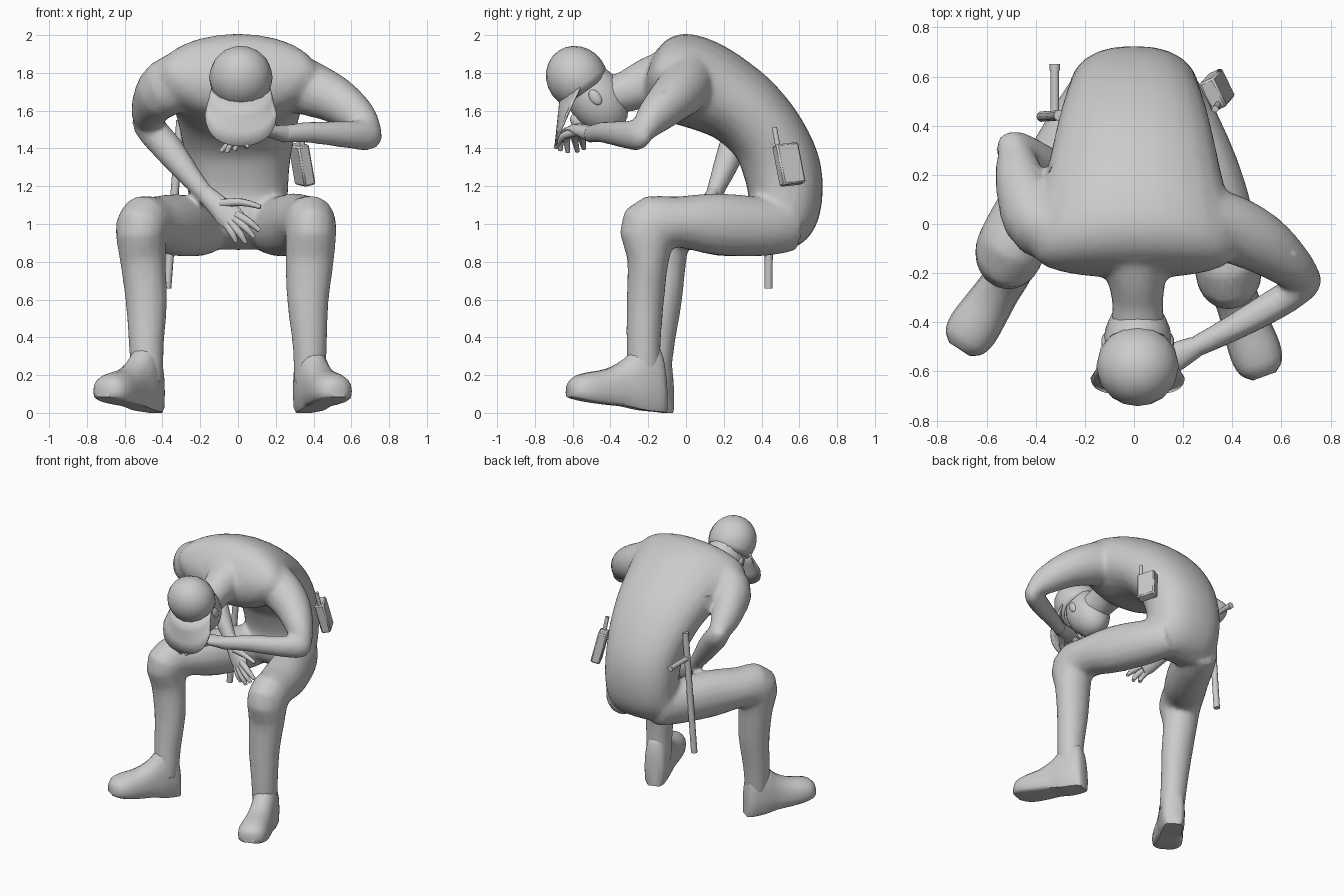
import bpy, bmesh, math
from mathutils import Vector, Matrix


def finish(name, bm, angle=50):
    bmesh.ops.recalc_face_normals(bm, faces=bm.faces)
    me = bpy.data.meshes.new(name)
    bm.to_mesh(me)
    bm.free()
    ob = bpy.data.objects.new(name, me)
    bpy.context.collection.objects.link(ob)
    bpy.ops.object.select_all(action='DESELECT')
    ob.select_set(True)
    bpy.context.view_layer.objects.active = ob
    bpy.ops.object.shade_smooth_by_angle(angle=math.radians(angle))
    return ob


def spline(rows, steps=3):
    # Catmull-Rom through rows of numbers
    out, last = [], len(rows) - 1
    for i in range(last):
        q = [rows[max(0, min(last, i + k))] for k in (-1, 0, 1, 2)]
        for s in range(steps):
            t = s / steps
            out.append([0.5 * (2*b + (c-a)*t + (2*a-5*b+4*c-d)*t*t + (3*b-a-3*c+d)*t**3)
                        for a, b, c, d in zip(*q)])
    return out + [list(rows[-1])]


def skin(name, rings, n=16, flat=-1.0, powers=(1.0, 1.0)):
    # closed tube through rings (centre, half axis, half axis), boxier for powers below 1
    bm = bmesh.new()
    loops = []
    for i, (c, u, v) in enumerate(rings):
        power = powers[0] + (powers[1] - powers[0]) * i / (len(rings) - 1)
        loop = []
        for k in range(n):
            x, y = [math.copysign(abs(f(2*math.pi*k/n))**power, f(2*math.pi*k/n))
                    for f in (math.cos, math.sin)]
            loop.append(bm.verts.new(c + u*x + v*max(y, flat)))
        loops.append(loop)
    for p, q in zip(loops, loops[1:]):
        for k in range(n):
            bm.faces.new((p[k], p[(k+1) % n], q[(k+1) % n], q[k]))
    bm.faces.new(loops[0])
    bm.faces.new(loops[-1])
    return finish(name, bm)


def loft(name, rows, ref=(1, 0, 0), n=16, steps=3):
    # rows: x, y, z, radius along ref, radius across ref
    rows = spline(rows, steps)
    pts = [Vector(r[:3]) for r in rows]
    rings = []
    for i, r in enumerate(rows):
        t = (pts[min(i+1, len(pts)-1)] - pts[max(i-1, 0)]).normalized()
        u = Vector(ref) - t * Vector(ref).dot(t)
        u.normalize()
        rings.append((pts[i], u * r[3], t.cross(u) * r[4]))
    return skin(name, rings, n)


def rod(name, a, b, r, n=10):
    return loft(name, [(*a, r, r), (*b, r, r)], (0.6, 0.5, 0.3), n, 1)


# torso: back y,z / front y,z / half width
torso = []
for yb, zb, yf, zf, w in spline([
        (0.53, 0.86, 0.40, 0.90, 0.16), (0.63, 0.91, 0.33, 0.96, 0.225),
        (0.70, 1.02, 0.31, 1.06, 0.26), (0.725, 1.19, 0.33, 1.15, 0.265),
        (0.70, 1.37, 0.30, 1.27, 0.275), (0.61, 1.56, 0.26, 1.36, 0.30),
        (0.48, 1.73, 0.16, 1.45, 0.33), (0.33, 1.86, 0.04, 1.50, 0.36),
        (0.16, 1.965, -0.09, 1.54, 0.40), (0.0, 2.008, -0.18, 1.60, 0.42),
        (-0.11, 1.97, -0.215, 1.68, 0.37), (-0.18, 1.88, -0.22, 1.75, 0.22)]):
    torso.append((Vector((0.0, (yb+yf)/2, (zb+zf)/2)), Vector((w, 0, 0)),
                  Vector((0, (yb-yf)/2, (zb-zf)/2))))
parts = [skin("torso", torso, 24, powers=(0.78, 1.06))]

# neck
parts.append(loft("neck", [(0, -0.04, 1.80, .16, .15), (0.01, -0.2, 1.75, .125, .13),
                           (0.015, -0.32, 1.70, .105, .11), (0.015, -0.46, 1.67, .11, .1)]))

# legs: hip, thigh, knee, shin, ankle
parts.append(loft("right_leg", [
    (-0.14, 0.57, 0.995, .11, .135), (-0.20, 0.42, 0.985, .14, .155), (-0.33, 0.18, 0.995, .15, .165),
    (-0.45, 0.0, 1.005, .145, .14), (-0.51, -0.115, 0.98, .14, .16), (-0.505, -0.11, 0.82, .122, .115),
    (-0.485, -0.12, 0.6, .112, .1), (-0.485, -0.15, 0.36, .094, .09), (-0.48, -0.17, 0.15, .085, .087)]))
parts.append(loft("left_leg", [
    (0.14, 0.57, 0.995, .11, .135), (0.20, 0.42, 0.985, .14, .155), (0.30, 0.16, 1.0, .15, .165),
    (0.36, -0.06, 1.01, .145, .135), (0.385, -0.19, 0.98, .137, .165), (0.38, -0.20, 0.82, .13, .113),
    (0.37, -0.215, 0.6, .112, .1), (0.38, -0.225, 0.36, .092, .092), (0.38, -0.22, 0.15, .085, .087)]))

# arms
parts.append(loft("right_upper_arm", [
    (-0.22, -0.03, 1.80, .15, .14), (-0.38, 0.0, 1.72, .155, .14), (-0.445, 0.12, 1.65, .125, .115),
    (-0.475, 0.24, 1.575, .095, .09), (-0.485, 0.34, 1.53, .05, .05)], (0, 0, 1)))
parts.append(loft("right_forearm", [
    (-0.51, 0.34, 1.59, .04, .04), (-0.485, 0.305, 1.53, .077, .077), (-0.38, 0.25, 1.41, .082, .077),
    (-0.26, 0.19, 1.26, .063, .06), (-0.15, 0.135, 1.13, .047, .04)], (1, 0, 1)))
parts.append(loft("left_upper_arm", [
    (0.18, 0.0, 1.79, .17, .16), (0.36, -0.01, 1.725, .15, .145), (0.52, -0.08, 1.655, .125, .125),
    (0.65, -0.18, 1.555, .095, .09), (0.72, -0.23, 1.47, .05, .05)], (0, 0, 1)))
parts.append(loft("left_forearm", [
    (0.735, -0.21, 1.49, .05, .035), (0.695, -0.25, 1.47, .08, .06), (0.56, -0.335, 1.475, .072, .065),
    (0.38, -0.435, 1.485, .058, .054), (0.21, -0.52, 1.475, .047, .042)], (0, 0, 1)))

# blend the limbs into one body
bpy.ops.object.select_all(action='DESELECT')
for p in parts:
    p.select_set(True)
bpy.context.view_layer.objects.active = parts[0]
bpy.ops.object.join()
body = bpy.context.object
body.name = "body"
rm = body.modifiers.new("blend", 'REMESH')
rm.mode, rm.voxel_size, rm.use_smooth_shade = 'VOXEL', 0.016, True
sm = body.modifiers.new("soften", 'SMOOTH')
sm.factor, sm.iterations = 0.5, 10
body.modifiers.new("simplify", 'DECIMATE').ratio = 0.2

# boots: distance from heel, bottom, top, half width
for name, heel, toe in (("right_boot", (-0.435, -0.09), (-0.71, -0.51)),
                        ("left_boot", (0.35, -0.115), (0.53, -0.62))):
    h, d = Vector((*heel, 0)), Vector((toe[0]-heel[0], toe[1]-heel[1], 0))
    side = Vector((-d.y, d.x, 0)).normalized()
    rings = []
    for s, lo, hi, w in spline([(0, 0.0, .22, .05), (.06, 0.005, .35, .075), (.24, .015, .37, .088),
                                (.42, .035, .285, .09), (.6, .045, .235, .098), (.8, .06, .215, .105),
                                (.93, .075, .195, .09), (1, .085, .16, .05)]):
        half = (hi - lo) / 1.5
        rings.append((h + d*s + Vector((0, 0, hi-half)), side*w, Vector((0, 0, half))))
    skin(name, rings, 18, -0.5, (0.9, 0.9))

# head, tilted down over the chest
C = Vector((0.015, -0.578, 1.775))
crown, face = Vector((0, -0.58, 0.815)), Vector((0, -0.815, -0.58))
frame = Matrix((Vector((1, 0, 0)), -face, crown)).transposed().to_4x4()


def ball(name, centre, radii, cut=None, seg=18):
    bm = bmesh.new()
    bmesh.ops.create_uvsphere(bm, u_segments=seg, v_segments=12, radius=1)
    if cut is not None:
        bmesh.ops.delete(bm, geom=[v for v in bm.verts if v.co.z < cut], context='VERTS')
    bm.transform(Matrix.Translation(centre) @ frame @ Matrix.Diagonal((*radii, 1)))
    return finish(name, bm)


ball("head", (0.015, -0.475, 1.665), (0.138, 0.15, 0.205))
ball("chin", (0.015, -0.44, 1.56), (0.085, 0.09, 0.08))
ball("nose", (0.015, -0.575, 1.545), (0.025, 0.035, 0.045), seg=10)
for s in (-1, 1):
    ball("ear", (0.015 + s*0.132, -0.48, 1.67), (0.016, 0.03, 0.045), seg=10)

# cap dome and drooping visor
cap = ball("cap", C, (0.168, 0.16, 0.172), -0.55, 16)
cap.modifiers.new("thickness", 'SOLIDIFY').thickness = 0.012
bm = bmesh.new()
grid = []
for i in range(17):
    a = math.radians(-84 + 10.5 * i)
    rim = Vector((0.157*math.sin(a), 0, 0)) + face*0.15*math.cos(a) - crown*0.05
    ext = 0.235 * math.cos(a)**0.22
    grid.append([bm.verts.new(C + rim + Vector((rim.x*0.22*t, -(0.025 + 0.05*math.sin(a)**2)*t, -ext*t)))
                 for t in (0, 0.33, 0.67, 1)])
for p, q in zip(grid, grid[1:]):
    for k in range(3):
        bm.faces.new((p[k], p[k+1], q[k+1], q[k]))
visor = finish("cap_visor", bm)
visor.modifiers.new("thickness", 'SOLIDIFY').thickness = 0.012


# hands: palm, then fingers as base / knuckle / tip
def hand(label, palm, ref, fingers):
    loft(label + "_palm", palm, ref, 12)
    for f in fingers:
        radii = (0.024, 0.020, 0.012)
        loft(label + "_finger", [(*p, r, r) for p, r in zip(f, radii)], (0.3, 0.8, 0.5), 8)


hand("right_hand", [(-0.18, 0.15, 1.165, .048, .04), (-0.11, 0.11, 1.10, .058, .036),
                    (-0.05, 0.08, 1.045, .07, .032), (-0.01, 0.06, 1.01, .062, .024)], (1, 0, 1), [
    ((-0.09, 0.09, 1.11), (0.02, 0.05, 1.115), (0.12, 0.03, 1.09)),
    ((-0.01, 0.06, 1.05), (0.06, 0.035, 1.01), (0.115, 0.03, 0.965)),
    ((-0.02, 0.06, 1.03), (0.04, 0.03, 0.98), (0.085, 0.03, 0.93)),
    ((-0.04, 0.06, 1.01), (0.01, 0.035, 0.95), (0.04, 0.04, 0.90)),
    ((-0.06, 0.065, 1.0), (-0.03, 0.045, 0.95), (-0.01, 0.05, 0.905))])
hand("left_hand", [(0.25, -0.50, 1.477, .047, .044), (0.18, -0.535, 1.49, .037, .057),
                   (0.11, -0.57, 1.50, .032, .066), (0.06, -0.595, 1.49, .027, .06)], (0, 0, 1), [
    ((0.16, -0.58, 1.49), (0.10, -0.65, 1.465), (0.04, -0.69, 1.405)),
    ((0.09, -0.63, 1.49), (0.02, -0.66, 1.46), (-0.02, -0.665, 1.39)),
    ((0.08, -0.60, 1.49), (-0.01, -0.63, 1.46), (-0.06, -0.625, 1.38)),
    ((0.08, -0.575, 1.49), (-0.01, -0.59, 1.46), (-0.09, -0.575, 1.385)),
    ((0.09, -0.55, 1.48), (0.02, -0.55, 1.45), (-0.04, -0.54, 1.40))])

# radio on the left hip
up = Vector((-0.04, -0.045, 0.23)).normalized()
along = Vector((0.055, -0.12, 0))
along = (along - up * along.dot(up)).normalized()
m = Matrix((along.cross(up), along, up)).transposed().to_4x4()
bm = bmesh.new()
bmesh.ops.create_cube(bm, size=1)
bm.transform(Matrix.Translation((0.338, 0.545, 1.315)) @ m @ Matrix.Diagonal((0.066, 0.13, 0.22, 1)))
radio = finish("radio", bm, 30)
bev = radio.modifiers.new("bevel", 'BEVEL')
bev.width, bev.segments = 0.009, 1
rod("radio_antenna", (0.345, 0.49, 1.39), (0.33, 0.468, 1.51), 0.014)

# side-handled baton on the right hip
rod("baton", (-0.305, 0.442, 1.55), (-0.375, 0.437, 0.66), 0.022)
rod("baton_handle", (-0.322, 0.43, 1.36), (-0.322, 0.63, 1.36), 0.018)
rod("baton_knob", (-0.322, 0.625, 1.36), (-0.322, 0.652, 1.36), 0.022)
